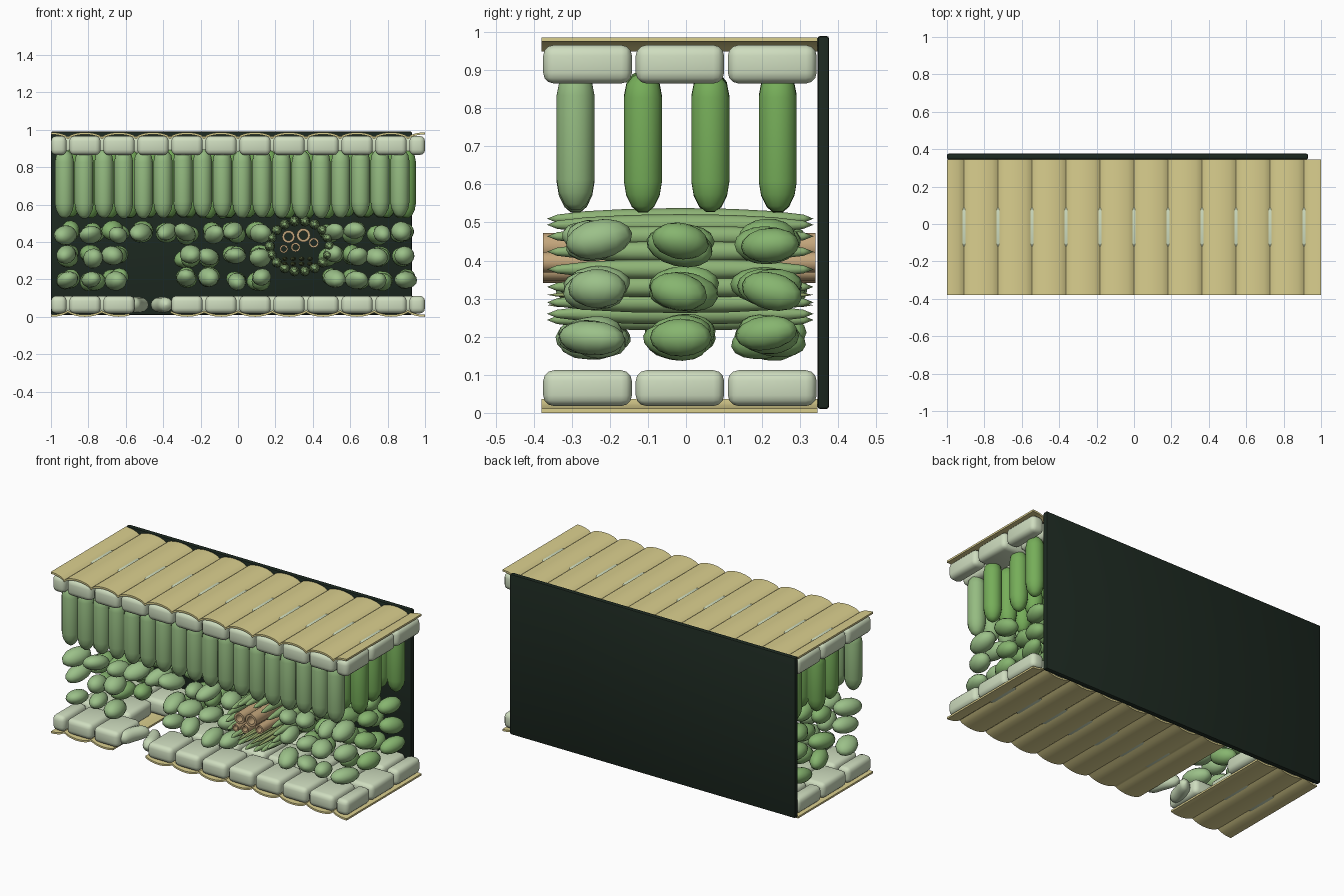
import bpy, bmesh, math, random
from mathutils import Matrix, Vector, Euler

if "Cube" in bpy.data.objects:
    bpy.data.objects.remove(bpy.data.objects["Cube"])

random.seed(4)


def finish(bm, name, color, angle=60):
    bmesh.ops.recalc_face_normals(bm, faces=bm.faces)
    me = bpy.data.meshes.new(name)
    bm.to_mesh(me)
    bm.free()
    ob = bpy.data.objects.new(name, me)
    bpy.context.collection.objects.link(ob)
    mat = bpy.data.materials.new(name + "_mat")
    mat.diffuse_color = (*color, 1)
    mat.use_nodes = True
    mat.node_tree.nodes["Principled BSDF"].inputs["Base Color"].default_value = mat.diffuse_color
    me.materials.append(mat)
    bpy.ops.object.select_all(action='DESELECT')
    ob.select_set(True)
    bpy.context.view_layer.objects.active = ob
    bpy.ops.object.shade_smooth_by_angle(angle=math.radians(angle))
    return ob


def add_box(bm, x0, x1, y0, y1, z0, z1):
    m = Matrix.Translation(((x0 + x1) / 2, (y0 + y1) / 2, (z0 + z1) / 2)) \
        @ Matrix.Diagonal((x1 - x0, y1 - y0, z1 - z0, 1))
    bmesh.ops.create_cube(bm, size=1, matrix=m)


def add_ball(bm, loc, size, rot=(0, 0, 0), u=12, v=8):
    m = Matrix.Translation(loc) @ Euler(rot).to_matrix().to_4x4() @ Matrix.Diagonal((*size, 1))
    bmesh.ops.create_uvsphere(bm, u_segments=u, v_segments=v, radius=1, matrix=m)


def add_lathe(bm, x, y, profile, n=14):
    """Capped body of revolution about a vertical axis, profile = (radius, z)."""
    rings = [[bm.verts.new((x + r * math.cos(2 * math.pi * i / n), y + r * math.sin(2 * math.pi * i / n), z))
              for i in range(n)] for r, z in profile]
    for a, b in zip(rings, rings[1:]):
        for i in range(n):
            bm.faces.new((a[i], a[(i + 1) % n], b[(i + 1) % n], b[i]))
    bm.faces.new(rings[0])
    bm.faces.new(rings[-1])


def add_vessel(bm, x, z, r, y0=-0.375, y1=0.34, n=16):
    """Hollow tube running along y."""
    loops = []
    for rad, y in ((r, y0), (r, y1), (r * 0.62, y1), (r * 0.62, y0)):
        loops.append([bm.verts.new((x + rad * math.cos(2 * math.pi * i / n), y,
                                    z + rad * math.sin(2 * math.pi * i / n))) for i in range(n)])
    for k in range(4):
        a, b = loops[k], loops[(k + 1) % 4]
        for i in range(n):
            bm.faces.new((a[i], a[(i + 1) % n], b[(i + 1) % n], b[i]))


# dark backing panel
bm = bmesh.new()
add_box(bm, -1, 0.93, 0.345, 0.376, 0.01, 0.99)
bmesh.ops.bevel(bm, geom=bm.edges[:], offset=0.008, segments=2, affect='EDGES', profile=0.5)
finish(bm, "backing_panel", (0.012, 0.022, 0.015), 30)

# epidermis: three brick-staggered rows of rounded cells, with a pore gap below
PITCH = 2 / 11
ROWS = ((-0.375, -0.142), (-0.132, 0.1), (0.11, 0.343))


def epidermis(name, z0, z1, pore):
    bm = bmesh.new()
    for j, (y0, y1) in enumerate(ROWS):
        start = -1 - (PITCH / 2 if j != 1 else 0)
        for k in range(12):
            a, b = max(-1, start + k * PITCH), min(1, start + (k + 1) * PITCH)
            if b - a < 0.02 or (pore and abs((a + b) / 2 + 0.455) < 0.1):
                continue
            add_box(bm, a + (0.007 if a > -1 else 0), b - (0.007 if b < 1 else 0), y0, y1, z0, z1)
    bmesh.ops.bevel(bm, geom=bm.edges[:], offset=0.028, segments=3, affect='EDGES', profile=0.5)
    finish(bm, name, (0.62, 0.72, 0.52))


epidermis("upper_epidermis", 0.865, 0.966, False)
epidermis("lower_epidermis", 0.018, 0.112, True)


# scalloped waxy cuticle sheets
def cuticle(name, base, sign, spans):
    bm = bmesh.new()
    for x0, x1 in spans:
        n = round((x1 - x0) / PITCH * 12)
        prev = None
        for i in range(n + 1):
            x = x0 + (x1 - x0) * i / n
            z = base + sign * 0.026 * abs(math.cos(math.pi * x / PITCH + math.pi / 2)) ** 0.6
            ring = [bm.verts.new((x, y, z + dz)) for y, dz in
                    ((-0.38, 0), (0.345, 0), (0.345, sign * 0.011), (-0.38, sign * 0.011))]
            if prev:
                for k in range(4):
                    bm.faces.new((prev[k], prev[(k + 1) % 4], ring[(k + 1) % 4], ring[k]))
            else:
                bm.faces.new(ring)
            prev = ring
        bm.faces.new(prev)
    finish(bm, name, (0.7, 0.62, 0.27), 50)


cuticle("upper_cuticle", 0.949, 1, [(-1, 1)])
cuticle("lower_cuticle", 0.037, -1, [(-1, -0.58), (-0.36, 1)])

# palisade cells: four rows of upright capsules
PAL = [(0.012, 0.53), (0.03, 0.545), (0.045, 0.575), (0.051, 0.61),
       (0.051, 0.83), (0.044, 0.865), (0.028, 0.885), (0.012, 0.892)]
for j, y in enumerate((-0.29, -0.113, 0.064, 0.241)):
    bm = bmesh.new()
    for k in range(18):
        x = -0.928 + 0.1055 * k + (0.035 if j % 2 else 0)
        dz = random.uniform(-0.005, 0.005)
        add_lathe(bm, x, y, [(r, z + dz) for r, z in PAL])
    finish(bm, f"palisade_row_{j + 1}", (0.3, 0.5, 0.22) if j == 0 else (0.18, 0.42, 0.1))

# spongy cells: loose ovals leaving room for the bundle and the air space
for j, y in enumerate((-0.24, -0.015, 0.22)):
    bm = bmesh.new()
    for k in range(15):
        for z in (0.45, 0.325, 0.2):
            x = -0.91 + 0.128 * k
            if k in (9, 10) or (z < 0.4 and k in (3, 4)):
                continue
            u = random.uniform
            add_ball(bm, (x + u(-0.02, 0.02), y + u(-0.015, 0.015), z + u(-0.015, 0.015)),
                     (u(0.046, 0.06), u(0.075, 0.095), u(0.042, 0.052)),
                     (u(-0.25, 0.25), u(-0.4, 0.4), u(-0.35, 0.35)), 12, 8)
    finish(bm, f"spongy_row_{j + 1}", (0.33, 0.53, 0.25) if j == 0 else (0.24, 0.46, 0.16))

# vein: sheath of spindles, hollow xylem, slim phloem
CX, CZ = 0.33, 0.377
bm = bmesh.new()
for i in range(18):
    a = 2 * math.pi * i / 18
    add_ball(bm, (CX + 0.16 * math.cos(a), -0.015, CZ + 0.135 * math.sin(a)),
             (0.028, 0.028, 0.35), (math.pi / 2, 0, 0), 10, 8)
finish(bm, "bundle_sheath", (0.27, 0.45, 0.18))

bm = bmesh.new()
for x, z, r in ((0.27, 0.428, 0.034), (0.35, 0.436, 0.037), (0.405, 0.396, 0.027),
                (0.308, 0.372, 0.025), (0.245, 0.363, 0.022)):
    add_vessel(bm, x, z, r)
finish(bm, "xylem_vessels", (0.55, 0.38, 0.2), 40)

bm = bmesh.new()
for i in range(4):
    for z in (0.31, 0.283):
        add_ball(bm, (0.25 + 0.045 * i, -0.015, z), (0.016, 0.012, 0.35), (math.pi / 2, 0, 0), 8, 8)
finish(bm, "phloem", (0.3, 0.38, 0.14))

# guard cells: a pair of curved sausages around the pore
for side, name in ((-1, "guard_cell_left"), (1, "guard_cell_right")):
    bm = bmesh.new()
    n, prev = 12, None
    for i in range(13):
        t = i / 12
        c = Vector((-0.472 + side * (0.028 + 0.06 * math.cos(t * math.pi / 2)), -0.345 + 0.19 * t, 0.064))
        r = 0.042 * max(0.12, math.sqrt(1 - (2 * t - 1) ** 4))
        ring = [bm.verts.new(c + Vector((r * math.cos(2 * math.pi * k / n), 0, r * math.sin(2 * math.pi * k / n))))
                for k in range(n)]
        if prev:
            for k in range(n):
                bm.faces.new((prev[k], prev[(k + 1) % n], ring[(k + 1) % n], ring[k]))
        else:
            bm.faces.new(ring)
        prev = ring
    bm.faces.new(prev)
    finish(bm, name, (0.58, 0.7, 0.48))
